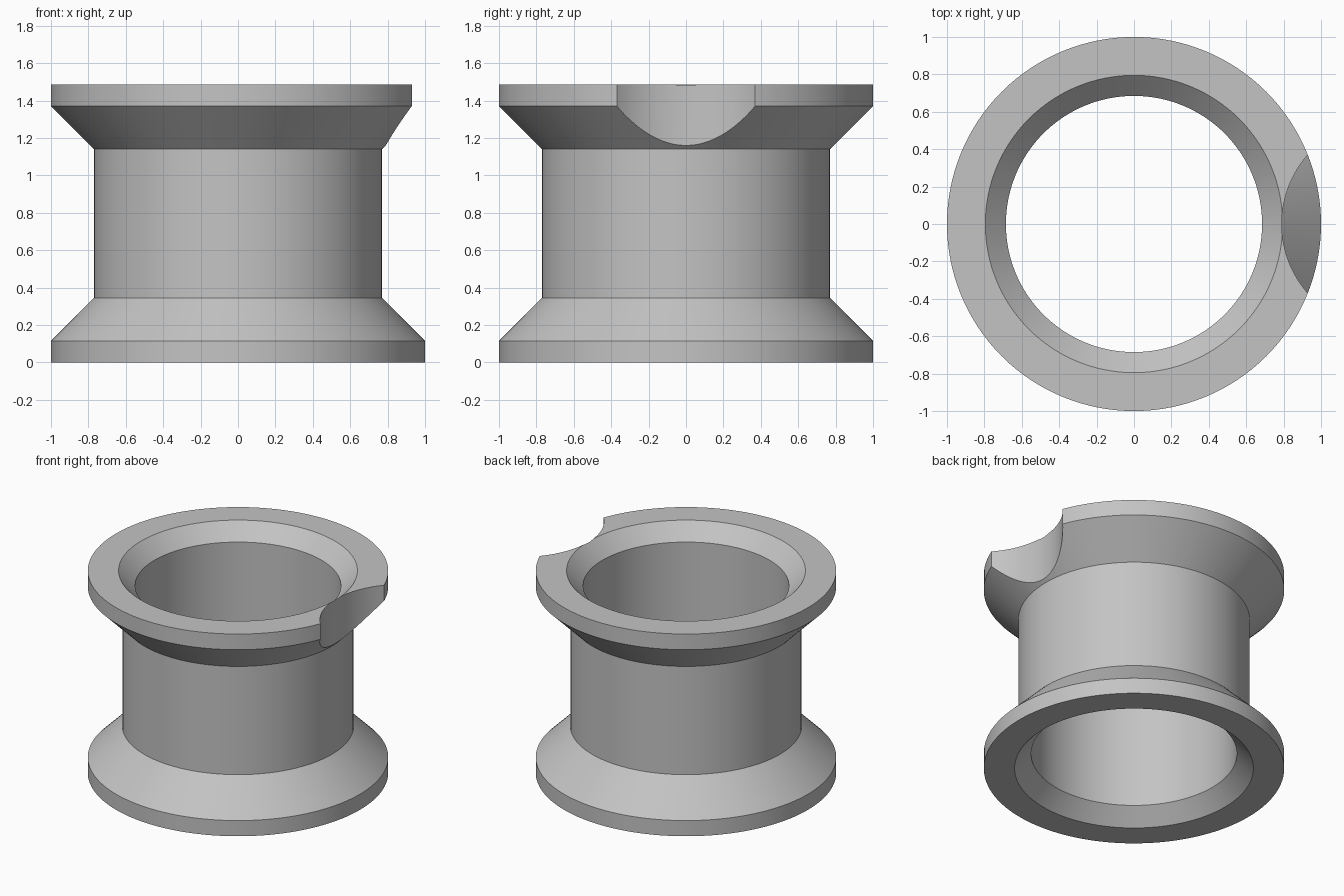
import bpy
import bmesh
import math

cube = bpy.data.objects.get("Cube")
if cube:
    bpy.data.objects.remove(cube, do_unlink=True)

HEIGHT = 1.485
SEGMENTS = 128

grey = bpy.data.materials.new("plain grey")
grey.use_nodes = True
colour = (0.55, 0.55, 0.55, 1)
grey.diffuse_color = colour
grey.node_tree.nodes["Principled BSDF"].inputs["Base Color"].default_value = colour


def lathe(name, profile):
    """Revolve a closed (radius, height) outline around z."""
    bm = bmesh.new()
    rings = []
    for i in range(SEGMENTS):
        a = math.tau * i / SEGMENTS
        rings.append([bm.verts.new((r * math.cos(a), r * math.sin(a), z))
                      for r, z in profile])
    n = len(profile)
    for i, ring in enumerate(rings):
        following = rings[(i + 1) % SEGMENTS]
        for j in range(n):
            k = (j + 1) % n
            bm.faces.new((ring[j], following[j], following[k], ring[k]))
    bmesh.ops.recalc_face_normals(bm, faces=bm.faces)
    mesh = bpy.data.meshes.new(name)
    bm.to_mesh(mesh)
    bm.free()
    obj = bpy.data.objects.new(name, mesh)
    bpy.context.collection.objects.link(obj)
    mesh.materials.append(grey)
    return obj


# Hollow spool: lower half outline, mirrored for the upper half
lower = [(0.685, 0.11), (0.795, 0), (1, 0), (1, 0.115), (0.77, 0.345)]
upper = [(r, HEIGHT - z) for r, z in reversed(lower)]
spool = lathe("flanged_spool", lower + upper)

# Round notch in the left side of the upper flange
bpy.ops.mesh.primitive_cylinder_add(vertices=SEGMENTS, radius=0.56, depth=0.8,
                                    location=(1.35, 0, 1.4))
cutter = bpy.context.object
cutter.name = "notch_cutter"
cutter.data.materials.append(grey)
cutter.hide_render = True

notch = spool.modifiers.new("notch", "BOOLEAN")
notch.operation = "DIFFERENCE"
notch.solver = "EXACT"
notch.object = cutter

bpy.ops.object.select_all(action="DESELECT")
spool.select_set(True)
bpy.context.view_layer.objects.active = spool
bpy.ops.object.modifier_apply(modifier=notch.name)
bpy.data.objects.remove(cutter, do_unlink=True)

bpy.ops.object.shade_smooth_by_angle(angle=math.radians(30))
